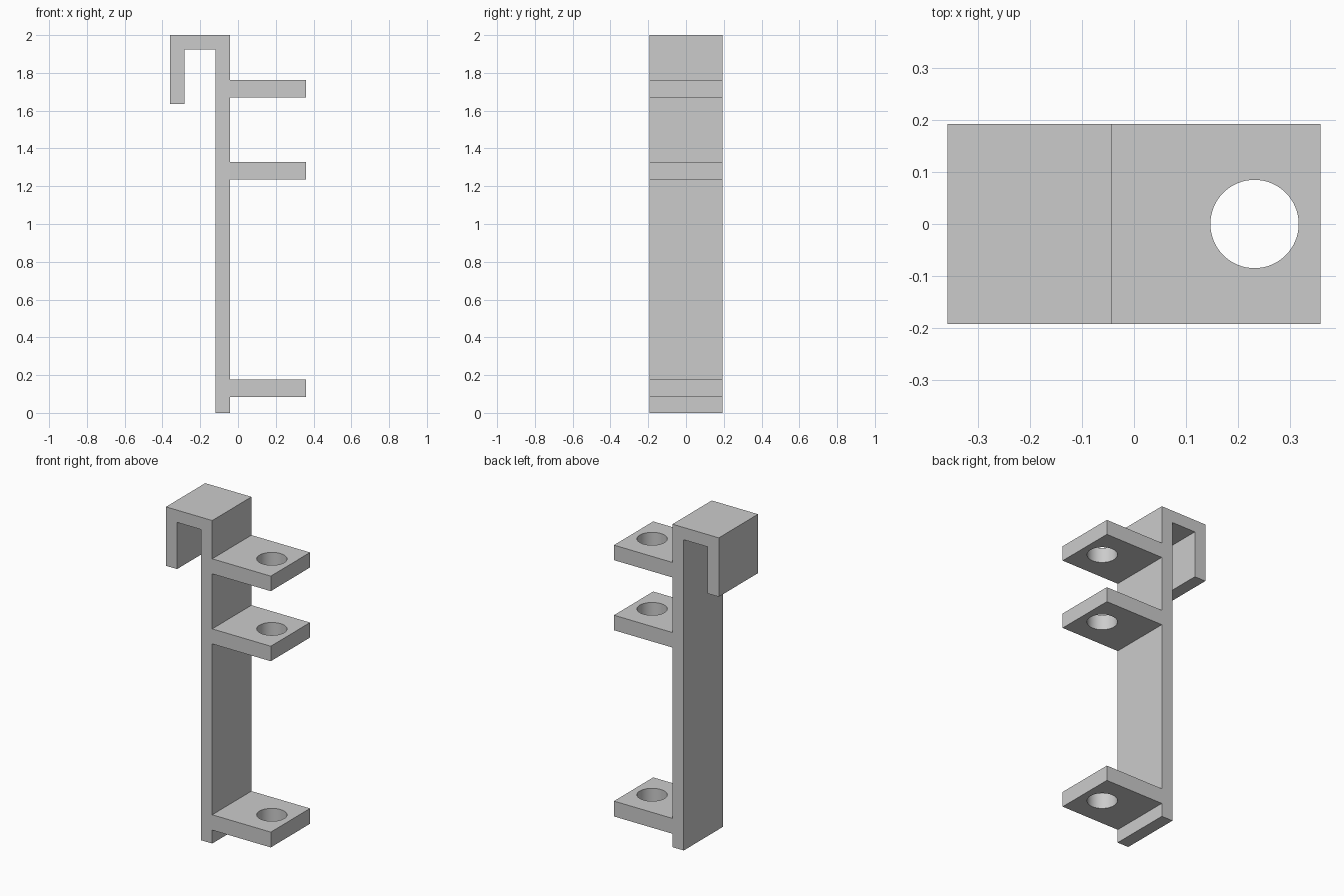
import bpy
import bmesh

if "Cube" in bpy.data.objects:
    bpy.data.objects.remove(bpy.data.objects["Cube"], do_unlink=True)

HALF_WIDTH = 0.192
HOOK_OUT, HOOK_IN = -0.359, -0.283
POST_BACK, POST_FRONT, SHELF_END = -0.119, -0.042, 0.359
HOOK_TIP, HOOK_ROOF, TOP = 1.635, 1.924, 2.0
SHELVES = [(0.083, 0.178), (1.236, 1.329), (1.67, 1.763)]
HOLE_X, HOLE_RADIUS = 0.232, 0.085

# Plain grey material
grey = bpy.data.materials.new("plain grey")
grey.use_nodes = True
color = (0.6, 0.6, 0.6, 1)
grey.diffuse_color = color
grey.node_tree.nodes["Principled BSDF"].inputs["Base Color"].default_value = color

# Side profile: post, shelves going up, then the hook over the top
profile = [(POST_BACK, 0), (POST_FRONT, 0)]
for low, high in SHELVES:
    profile += [(POST_FRONT, low), (SHELF_END, low), (SHELF_END, high), (POST_FRONT, high)]
profile += [(POST_FRONT, TOP), (HOOK_OUT, TOP), (HOOK_OUT, HOOK_TIP),
            (HOOK_IN, HOOK_TIP), (HOOK_IN, HOOK_ROOF), (POST_BACK, HOOK_ROOF)]

# Extrude the profile across the width
bm = bmesh.new()
face = bm.faces.new([bm.verts.new((x, -HALF_WIDTH, z)) for x, z in profile])
result = bmesh.ops.extrude_face_region(bm, geom=[face])
moved = [v for v in result["geom"] if isinstance(v, bmesh.types.BMVert)]
bmesh.ops.translate(bm, verts=moved, vec=(0, 2 * HALF_WIDTH, 0))
bmesh.ops.recalc_face_normals(bm, faces=bm.faces)
mesh = bpy.data.meshes.new("hook_rack")
bm.to_mesh(mesh)
bm.free()
mesh.materials.append(grey)
rack = bpy.data.objects.new("hook_rack", mesh)
bpy.context.collection.objects.link(rack)

# One cutter drills the round hole through every shelf
bpy.ops.mesh.primitive_cylinder_add(vertices=64, radius=HOLE_RADIUS, depth=3,
                                    location=(HOLE_X, 0, 1))
cutter = bpy.context.object
cutter.name = "hole_cutter"
cutter.data.materials.append(grey)
cutter.hide_render = True

drill = rack.modifiers.new("shelf_holes", 'BOOLEAN')
drill.operation = 'DIFFERENCE'
drill.solver = 'EXACT'
drill.object = cutter

# Apply the cut and smooth the hole walls
bpy.ops.object.select_all(action='DESELECT')
rack.select_set(True)
bpy.context.view_layer.objects.active = rack
bpy.ops.object.modifier_apply(modifier=drill.name)
bpy.data.objects.remove(cutter, do_unlink=True)
bpy.ops.object.shade_smooth_by_angle()
